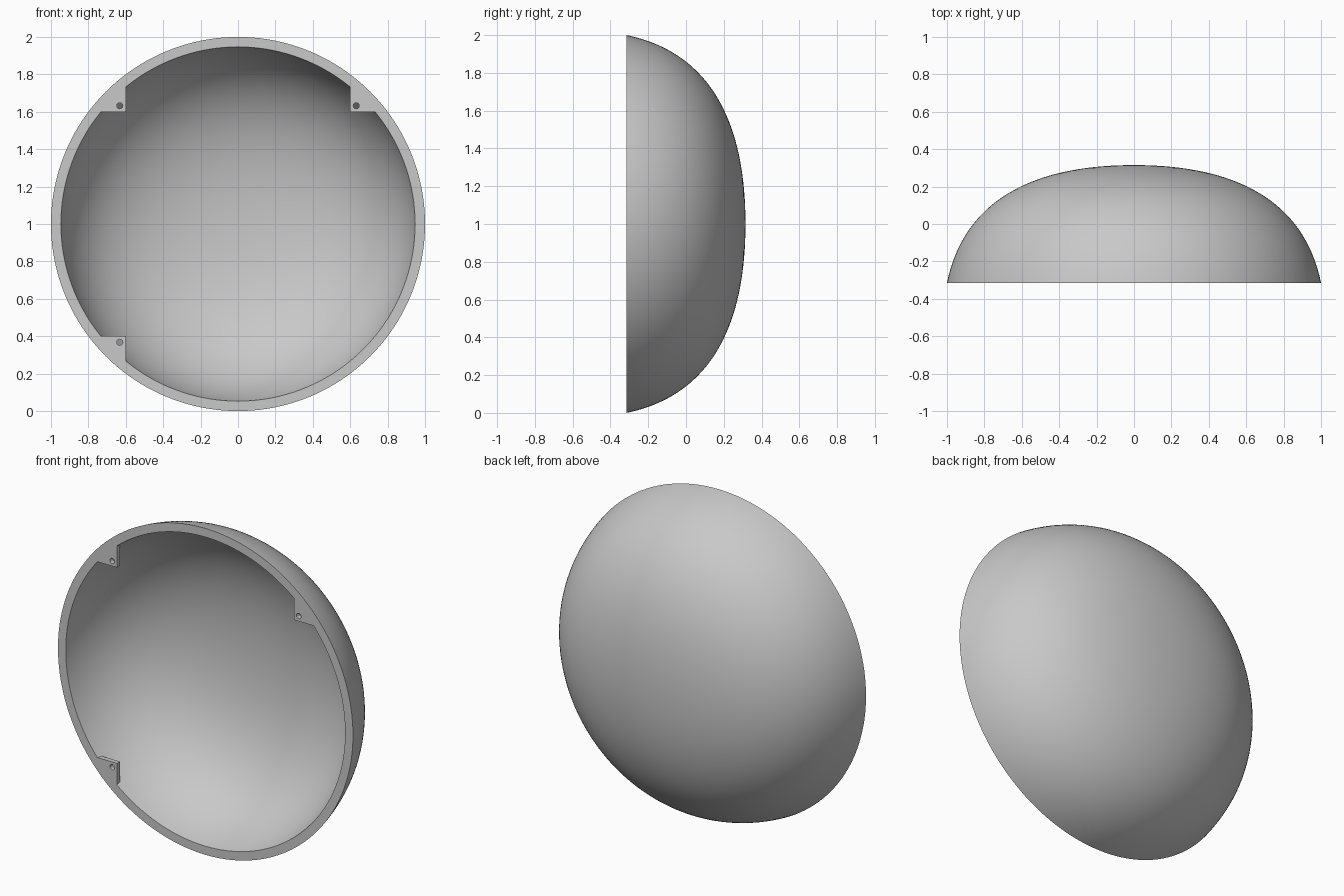
import bpy
import bmesh
from math import asin, cos, sin, pi, radians
from mathutils import Vector
from mathutils.geometry import interpolate_bezier

if "Cube" in bpy.data.objects:
    bpy.data.objects.remove(bpy.data.objects["Cube"], do_unlink=True)

FRONT = -0.315      # plane of the open rim
DEPTH = 0.63
INNER = 0.947       # inner radius at the rim
INNER_DEPTH = 0.58
CORNER = 0.6        # inner corner of each mounting tab
TAB_THICK = 0.03

grey = bpy.data.materials.new("light grey")
grey.use_nodes = True
colour = (0.58, 0.58, 0.58, 1)
grey.diffuse_color = colour
grey.node_tree.nodes["Principled BSDF"].inputs["Base Color"].default_value = colour


def finish(obj):
    bpy.ops.object.select_all(action="DESELECT")
    obj.select_set(True)
    bpy.context.view_layer.objects.active = obj
    if obj.type == "CURVE":
        bpy.ops.object.convert(target="MESH")
    bpy.ops.object.shade_smooth_by_angle(angle=radians(30))


def dome_profile(radius, depth):
    """Points from the back pole to the rim, as (radius, 0, 0) swept around y."""
    pts = interpolate_bezier(Vector((0, 1, 0)), Vector((0.613, 1, 0)),
                             Vector((0.92, 0.62, 0)), Vector((1, 0, 0)), 40)
    return [Vector((p.x * radius, FRONT + p.y * depth, 1)) for p in pts]


# Hollow dome: outer skin, flat rim and inner skin in one lathe
bm = bmesh.new()
profile = dome_profile(1, DEPTH) + dome_profile(INNER, INNER_DEPTH)[::-1]
verts = [bm.verts.new(p) for p in profile]
edges = [bm.edges.new(pair) for pair in zip(verts, verts[1:])]
bmesh.ops.spin(bm, geom=verts + edges, cent=(0, 0, 1), axis=(0, 1, 0),
               angle=2 * pi, steps=160)
bmesh.ops.remove_doubles(bm, verts=bm.verts, dist=0.0002)
bmesh.ops.recalc_face_normals(bm, faces=bm.faces)
mesh = bpy.data.meshes.new("dome_shell")
bm.to_mesh(mesh)
bm.free()
shell = bpy.data.objects.new("dome_shell", mesh)
bpy.context.collection.objects.link(shell)
mesh.materials.append(grey)
finish(shell)


def add_outline(curve, points):
    spline = curve.splines.new("POLY")
    spline.points.add(len(points) - 1)
    for point, (x, y) in zip(spline.points, points):
        point.co = (x, y, 0, 1)
    spline.use_cyclic_u = True


# Mounting tabs: square inner corner, outer edge following the rim, screw hole
def mounting_tab(name, sx, sz):
    curve = bpy.data.curves.new(name, "CURVE")
    curve.dimensions = "2D"
    curve.fill_mode = "BOTH"
    curve.extrude = TAB_THICK / 2
    start = asin(CORNER / INNER)
    span = pi / 2 - 2 * start
    arc = [start + span * i / 12 for i in range(13)]
    outline = [(CORNER, CORNER)] + [(INNER * cos(a), INNER * sin(a)) for a in arc]
    hole = [(0.632 + 0.016 * cos(a), 0.632 + 0.016 * sin(a))
            for a in (2 * pi * i / 24 for i in range(24))]
    for points in (outline, hole):
        add_outline(curve, [(sx * x, sz * y) for x, y in points])
    tab = bpy.data.objects.new(name, curve)
    tab.rotation_euler.x = pi / 2
    tab.location = (0, FRONT + TAB_THICK / 2, 1)
    bpy.context.collection.objects.link(tab)
    curve.materials.append(grey)
    finish(tab)


mounting_tab("upper_right_tab", -1, 1)
mounting_tab("upper_left_tab", 1, 1)
mounting_tab("lower_right_tab", -1, -1)
